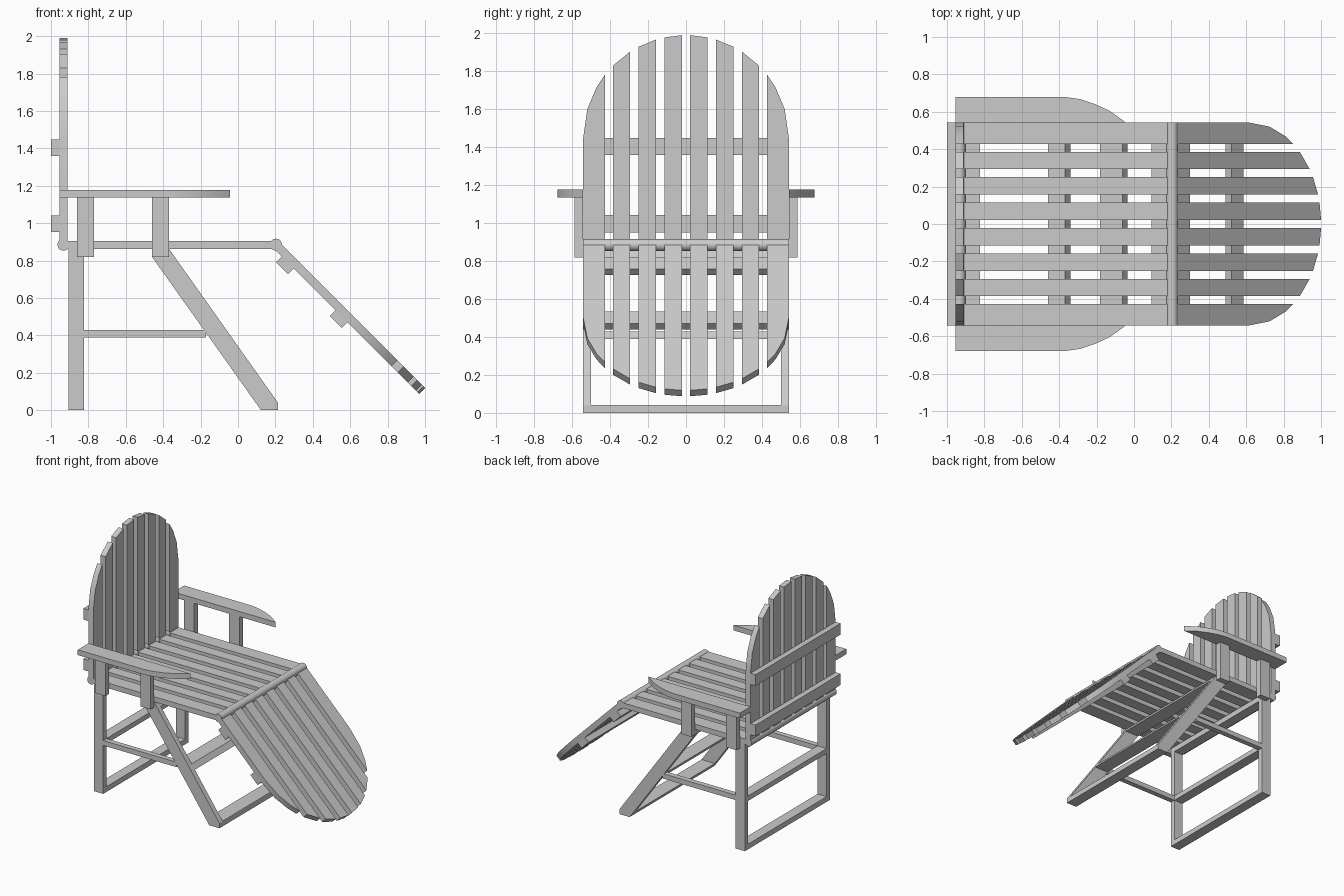
import bpy, bmesh, math
from mathutils import Vector

cube = bpy.data.objects.get("Cube")
if cube:
    bpy.data.objects.remove(cube, do_unlink=True)

grey = bpy.data.materials.new("plain_grey")
grey.use_nodes = True
COLOUR = (0.6, 0.6, 0.6, 1)
grey.diffuse_color = COLOUR
grey.node_tree.nodes["Principled BSDF"].inputs["Base Color"].default_value = COLOUR

X, Y, Z = Vector((1, 0, 0)), Vector((0, 1, 0)), Vector((0, 0, 1))


def prism(name, outline, origin, u, v, w, low, high, smooth=False):
    """Extrude a 2D outline (in u, v) along w from low to high."""
    bm = bmesh.new()
    base = Vector(origin)
    verts = [bm.verts.new(base + u * a + v * b + w * low) for a, b in outline]
    face = bm.faces.new(verts)
    out = bmesh.ops.extrude_face_region(bm, geom=[face])
    moved = [g for g in out["geom"] if isinstance(g, bmesh.types.BMVert)]
    bmesh.ops.translate(bm, verts=moved, vec=w * (high - low))
    bmesh.ops.recalc_face_normals(bm, faces=bm.faces)
    mesh = bpy.data.meshes.new(name)
    bm.to_mesh(mesh)
    bm.free()
    mesh.materials.append(grey)
    ob = bpy.data.objects.new(name, mesh)
    bpy.context.collection.objects.link(ob)
    if smooth:
        bpy.ops.object.select_all(action='DESELECT')
        ob.select_set(True)
        bpy.context.view_layer.objects.active = ob
        bpy.ops.object.shade_smooth_by_angle(angle=math.radians(35))
    return ob


def side(name, outline, y0, y1, smooth=False):
    """Part drawn in side profile (x, z) and given a span in y."""
    return prism(name, outline, (0, 0, 0), X, Z, Y, y0, y1, smooth)


def rect(a0, a1, b0, b1):
    return [(a0, b0), (a1, b0), (a1, b1), (a0, b1)]


HALF = 0.542                 # half width of the seat
T = 0.022                    # half board thickness
SLATS = [(0.022, 0.114), (0.158, 0.25), (0.294, 0.386), (0.428, HALF)]
SIDES = (("left", 1), ("right", -1))
LENGTH = 1.106
BACK_HINGE = Vector((-0.933, 0, 0.885))
FRONT_HINGE = Vector((0.203, 0, 0.885))


def crown(y):
    """Height of the rounded panel end at a distance from the middle."""
    return LENGTH - HALF + math.sqrt(max(HALF ** 2 - y ** 2, 0))


def panel(name, hinge, v, w):
    """Rounded slatted panel with two battens on its -w face."""
    for label, s in SIDES:
        for i, (a, b) in enumerate(SLATS):
            top = [(a, crown(a)), (b, crown(b))]
            if b == HALF:
                top[1:1] = [(y, crown(y)) for y in (0.472, 0.52)]
            pts = [(s * y, h) for y, h in [(a, 0)] + top + [(b, 0)]]
            prism(f"{name}_slat_{label}_{i + 1}", pts, hinge, Y, v, w, -T, T, b == HALF)
    for label, h in (("lower", 0.067), ("upper", 0.473)):
        prism(f"{name}_batten_{label}", rect(-HALF, HALF, h, h + 0.09),
              hinge, Y, v, w, -T - 0.045, -T)


# Upright back and sloping leg rest
panel("back", BACK_HINGE, Z, X)
panel("leg_rest", FRONT_HINGE, (X - Z).normalized(), (X + Z).normalized())

# Seat slats
for label, s in SIDES:
    for i, (a, b) in enumerate(SLATS):
        side(f"seat_slat_{label}_{i + 1}", rect(BACK_HINGE.x, FRONT_HINGE.x, 0.863, 0.905), s * a, s * b)

# Round hinge rods
for name, c in (("back_hinge_rod", BACK_HINGE), ("front_hinge_rod", FRONT_HINGE)):
    ring = [(c.x + 0.032 * math.cos(k * math.tau / 20), c.z + 0.032 * math.sin(k * math.tau / 20))
            for k in range(20)]
    side(name, ring, -HALF, HALF, True)


def leg_left(z):
    return 0.123 - 0.711 * z


def leg_right(z):
    return min(0.214, 0.242 - 0.708 * z)


def leg_section(z0, z1):
    """Slice of the raked front leg between two heights."""
    pts = [(leg_left(z0), z0), (leg_right(z0), z0)]
    if z0 < 0.04 < z1:
        pts.append((leg_right(0.04), 0.04))
    return pts + [(leg_right(z1), z1), (leg_left(z1), z1)]


# Legs, side rails, arm posts and arms
INNER = 0.5
TOP = 0.863
front_leg = leg_section(0, 0.82)[:3] + [(leg_right(TOP), TOP), (-0.46, TOP), (-0.46, 0.82)]
arm = [(-0.955, HALF), (-0.955, 0.678), (-0.36, 0.678), (-0.29, 0.668),
       (-0.21, 0.642), (-0.13, 0.605), (-0.043, HALF)]
for label, s in SIDES:
    side(f"rear_leg_{label}", rect(-0.905, -0.823, 0, TOP), s * INNER, s * HALF)
    side(f"front_leg_{label}", front_leg, s * INNER, s * HALF)
    side(f"side_rail_{label}", rect(-0.823, -0.17, 0.39, 0.43), s * INNER, s * HALF)
    for name, x in (("rear", -0.862), ("front", -0.46)):
        side(f"arm_post_{name}_{label}", rect(x, x + 0.092, 0.82, 1.136), s * HALF, s * 0.588)
    prism(f"arm_{label}", [(x, s * y) for x, y in arm], (0, 0, 0), X, Y, Z, 1.136, 1.178, True)

# Cross bars between the legs
for name, z0, z1 in (("bottom", 0, 0.042), ("middle", 0.39, 0.43), ("top", 0.82, TOP)):
    side(f"rear_cross_bar_{name}", rect(-0.905, -0.823, z0, z1), -INNER, INNER)
    section = leg_section(z0, z1)
    if name == "top":
        section[-1] = (-0.46, z1)
    side(f"front_cross_bar_{name}", section, -INNER, INNER)
